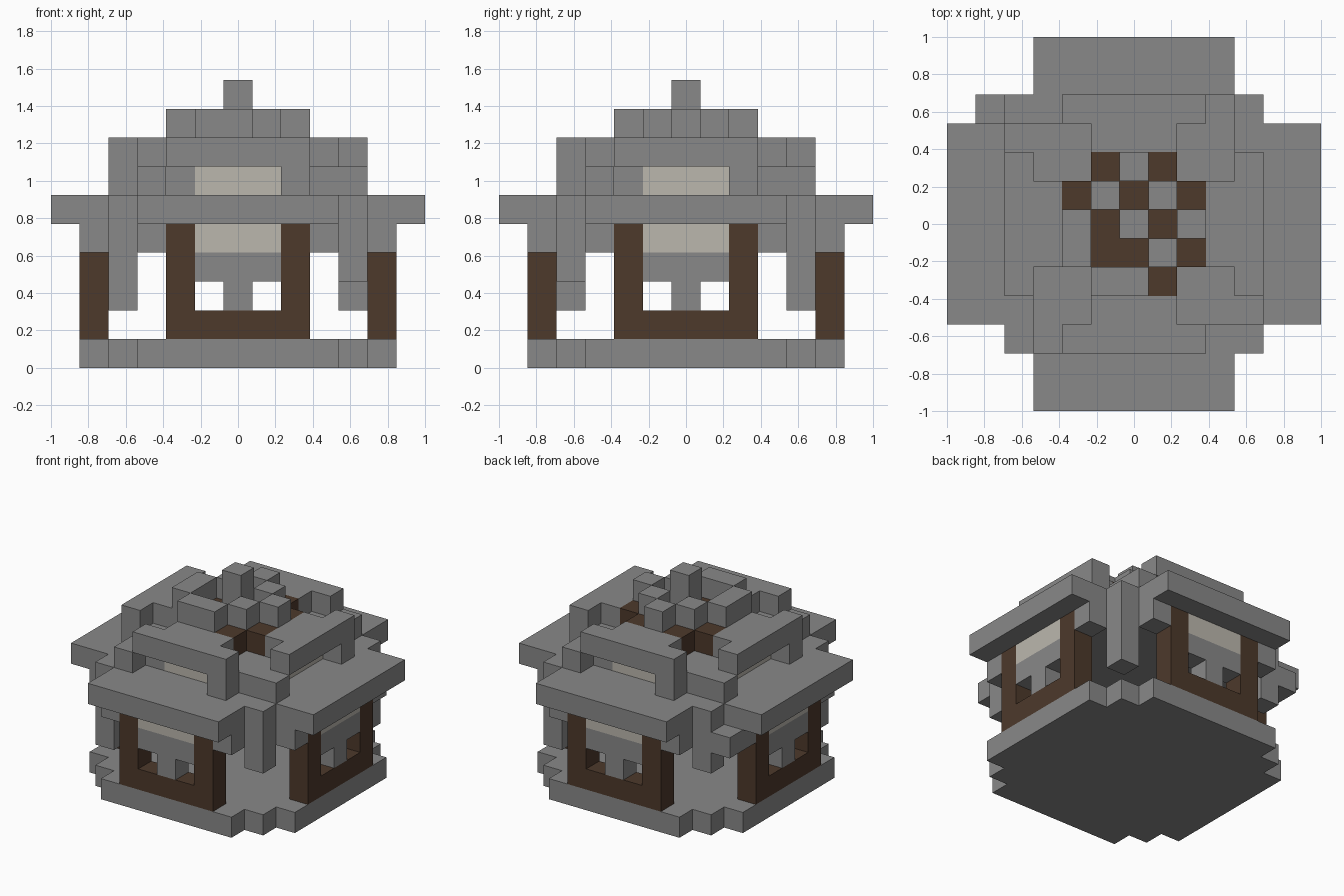
import bpy, bmesh
from mathutils import Vector

if "Cube" in bpy.data.objects:
    bpy.data.objects.remove(bpy.data.objects["Cube"])

U = 2 / 13  # edge of one block


def material(name, rgb):
    m = bpy.data.materials.new(name)
    m.use_nodes = True
    m.diffuse_color = (*rgb, 1)
    bsdf = next(n for n in m.node_tree.nodes if n.type == 'BSDF_PRINCIPLED')
    bsdf.inputs["Base Color"].default_value = (*rgb, 1)
    bsdf.inputs["Roughness"].default_value = 0.9
    return m


stone = material("stone_grey", (0.25, 0.25, 0.25))
wood = material("dark_wood", (0.074, 0.041, 0.024))
paper = material("pale_paper", (0.50, 0.475, 0.42))

cells = {}      # block position -> part name
part_mat = {}   # part name -> material


def fill(part, mat, xs, ys, zs, turns=1):
    """Fill an inclusive block range, repeated by quarter turns about z."""
    part_mat[part] = mat
    for x in range(xs[0], xs[1] + 1):
        for y in range(ys[0], ys[1] + 1):
            for z in range(zs[0], zs[1] + 1):
                a, b = x, y
                for _ in range(turns):
                    cells[a, b, z] = part
                    a, b = -b, a


def clear(xs, ys, z, turns=4):
    for x in xs:
        for y in ys:
            a, b = x, y
            for _ in range(turns):
                cells.pop((a, b, z), None)
                a, b = -b, a


# Base slab with stepped corners
for half, depth in ((3, 5), (4, 4), (5, 3)):
    fill("base_slab", stone, (-half, half), (-depth, depth), (0, 0))

# Four window walls: frame, lattice and paper pane
fill("window_frames", wood, (-2, 2), (-5, -5), (1, 1), 4)
for x in (-2, 2):
    fill("window_frames", wood, (x, x), (-5, -5), (1, 4), 4)
fill("window_lattice", stone, (-1, 1), (-5, -5), (3, 3), 4)
fill("window_lattice", stone, (0, 0), (-5, -5), (2, 2), 4)
fill("window_panes", paper, (-1, 1), (-5, -5), (4, 4), 4)

# Eave slab, brackets beneath it and hanging corner posts
fill("eaves", stone, (-3, 3), (-6, 6), (5, 5), 2)
fill("eaves", stone, (-4, 4), (-4, 4), (5, 5))
for x in (-3, 3):
    fill("eave_brackets", stone, (x, x), (-5, -5), (4, 4), 4)
fill("eave_brackets", stone, (-5, -5), (4, 4), (4, 4))
for x in (-4, 4):
    for y in (-4, 4):
        fill("corner_posts", stone, (x, x), (y, y), (2 if x == y else 3, 4))

# Upper storey with paper panes and lower corner pits
fill("upper_storey", stone, (-3, 3), (-3, 3), (6, 7))
clear((2, 3), (-2, -3), 7)
fill("upper_panes", paper, (-1, 1), (-3, -3), (6, 6), 4)

# Ridge bars with one leg and one low end block each
fill("ridge_bars", stone, (-2, 2), (-4, -4), (7, 7), 4)
fill("ridge_bars", stone, (2, 2), (-4, -4), (6, 6), 4)
fill("ridge_bars", stone, (-3, -3), (-4, -4), (6, 6), 4)

# Checkered crown: raised stone blocks over a wooden deck
swapped = {(-1, -1), (-2, -1), (-1, -2)}
for x in range(-2, 3):
    for y in range(-2, 3):
        if abs(x) == 2 and abs(y) == 2:
            continue
        raised = ((x + y) % 2 == 0) != ((x, y) in swapped)
        if raised:
            fill("crown_blocks", stone, (x, x), (y, y), (8, 8))
        else:
            fill("crown_deck", wood, (x, x), (y, y), (7, 7))
fill("finial", stone, (0, 0), (0, 0), (9, 9))


def build(part):
    """Make one object from the exposed block faces of a part."""
    bm = bmesh.new()
    for cell in [c for c, p in cells.items() if p == part]:
        centre = Vector(cell) + Vector((0, 0, 0.5))
        for axis in range(3):
            for sign in (-1, 1):
                n = Vector((0, 0, 0))
                n[axis] = sign
                if tuple(int(a + b) for a, b in zip(cell, n)) in cells:
                    continue
                s = Vector((0, 0, 0))
                s[(axis + 1) % 3] = 0.5
                t = n.cross(s)
                mid = centre + n / 2
                corners = (mid - s - t, mid + s - t, mid + s + t, mid - s + t)
                bm.faces.new([bm.verts.new(p * U) for p in corners])
    bmesh.ops.remove_doubles(bm, verts=bm.verts, dist=U / 100)
    bmesh.ops.dissolve_limit(bm, angle_limit=0.01, verts=bm.verts, edges=bm.edges)
    mesh = bpy.data.meshes.new(part)
    bm.to_mesh(mesh)
    bm.free()
    mesh.materials.append(part_mat[part])
    bpy.context.collection.objects.link(bpy.data.objects.new(part, mesh))


for name in part_mat:
    build(name)
